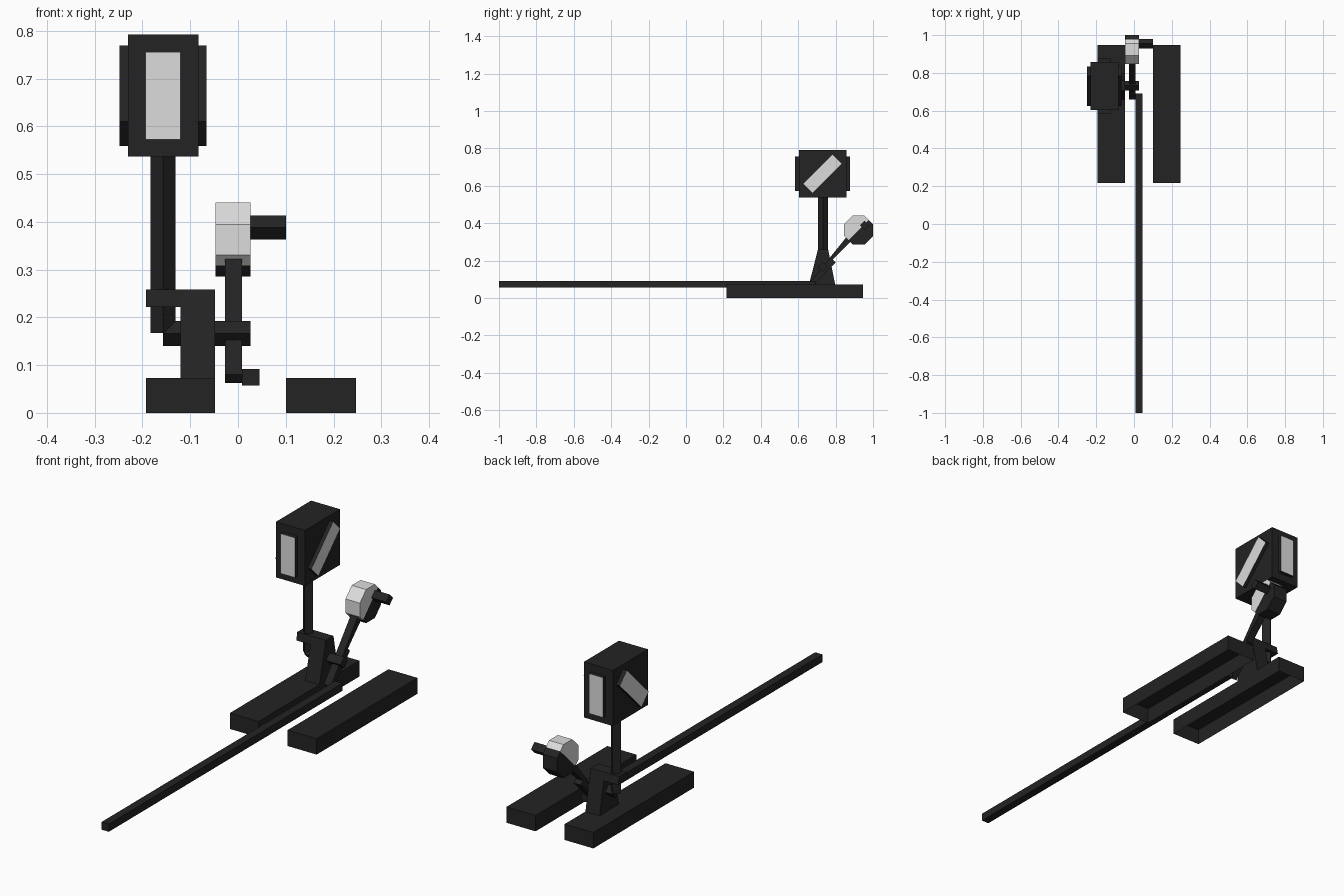
import bpy, bmesh, math
from mathutils import Vector, Matrix

if "Cube" in bpy.data.objects:
    bpy.data.objects.remove(bpy.data.objects["Cube"])


def material(name, v):
    m = bpy.data.materials.new(name)
    m.diffuse_color = (v, v, v, 1)
    m.use_nodes = True
    m.node_tree.nodes["Principled BSDF"].inputs["Base Color"].default_value = m.diffuse_color
    return m


BLACK = material("black iron", 0.017)
WHITE = material("white paint", 0.72)


def finish(name, bm):
    me = bpy.data.meshes.new(name)
    bmesh.ops.recalc_face_normals(bm, faces=bm.faces)
    bm.to_mesh(me)
    bm.free()
    me.materials.append(BLACK)
    me.materials.append(WHITE)
    ob = bpy.data.objects.new(name, me)
    bpy.context.collection.objects.link(ob)
    return ob


def box(name, x, y, z, open_bottom=False):
    bm = bmesh.new()
    bmesh.ops.create_cube(bm, size=1)
    for v in bm.verts:
        v.co = [(a + b) / 2 + c * (b - a) for c, (a, b) in zip(v.co, (x, y, z))]
    ob = finish(name, bm)
    if open_bottom:
        bm = bmesh.new()
        bm.from_mesh(ob.data)
        low = [f for f in bm.faces if f.normal.z < -0.9]
        bmesh.ops.delete(bm, geom=low, context='FACES_ONLY')
        bm.to_mesh(ob.data)
        bm.free()
    return ob


def extrude_x(name, x, profile, split=None):
    """Extrude a (y, z) outline along x; optionally paint above a 45 degree line white."""
    bm = bmesh.new()
    f = bm.faces.new([bm.verts.new((x[0], y, z)) for y, z in profile])
    r = bmesh.ops.extrude_face_region(bm, geom=[f])
    bmesh.ops.translate(bm, vec=(x[1] - x[0], 0, 0),
                        verts=[v for v in r['geom'] if isinstance(v, bmesh.types.BMVert)])
    if split:
        n = Vector((0, -1, 1))
        bmesh.ops.bisect_plane(bm, geom=bm.verts[:] + bm.edges[:] + bm.faces[:],
                               plane_co=split, plane_no=n)
        for f in bm.faces:
            f.material_index = int((f.calc_center_median() - Vector(split)).dot(n) > 0)
    return finish(name, bm)


def ring(y, z, r, n, phase=0.0):
    return [(y + r * math.cos(phase + i * math.tau / n),
             z + r * math.sin(phase + i * math.tau / n)) for i in range(n)]


# Sleepers, hollow underneath
box("left_sleeper", (-0.193, -0.048), (0.217, 0.947), (0, 0.073), True)
box("right_sleeper", (0.10, 0.247), (0.217, 0.947), (0, 0.073), True)

# Long pull rod
box("pull_rod", (0.008, 0.045), (-1, 0.692), (0.057, 0.092))

# Tapered stand with bearing plate
extrude_x("stand", (-0.12, -0.048), [(0.658, 0.073), (0.797, 0.073), (0.76, 0.258), (0.705, 0.258)])
extrude_x("bearing_plate", (-0.193, -0.12), [(0.698, 0.222), (0.767, 0.222), (0.76, 0.258), (0.705, 0.258)])

# Diamond-section axle and lamp post
AY = 0.732
extrude_x("axle", (-0.157, 0.026), ring(AY, 0.166, 0.026, 4))
post = extrude_x("lamp_post", (0.167, 0.545), ring(AY, 0.157, 0.026, 4))
post.data.transform(Matrix(((0, 0, -1, 0), (0, 1, 0, 0), (1, 0, 0, 0), (0, 0, 0, 1))))

# Lever arm with thicker heel
extrude_x("lever", (-0.027, 0.008), [(0.66, 0.08), (0.677, 0.063), (0.80, 0.19), (0.785, 0.205),
                                     (0.90, 0.32), (0.88, 0.353)])

# Octagonal counterweight, half white and half black, with its grip
extrude_x("counterweight", (-0.047, 0.026),
          ring(0.923, 0.363, 0.077 / math.cos(math.pi / 8), 8, math.pi / 8), (0, 0.923, 0.363))
extrude_x("grip", (0.026, 0.10), ring(0.955, 0.388, 0.025, 4))

# Lantern body
LX, LZ = -0.157, 0.664
box("lantern", (-0.23, -0.083), (0.604, 0.858), (0.537, 0.792))


def pane(name, length, tilt, turn, reach):
    """Raised bar with black rim and a white outer face."""
    bm = bmesh.new()
    bmesh.ops.create_cube(bm, size=1)
    bmesh.ops.scale(bm, vec=(0.073, 0.03, length), verts=bm.verts)
    bm.normal_update()
    for f in bm.faces:
        f.material_index = int(f.normal.y < -0.9)
    m = (Matrix.Translation((LX, AY - 0.002, LZ)) @ Matrix.Rotation(turn, 4, 'Z')
         @ Matrix.Translation((0, 0.015 - reach, 0)) @ Matrix.Rotation(tilt, 4, 'Y'))
    bmesh.ops.transform(bm, matrix=m, verts=bm.verts)
    finish(name, bm)


# Lantern panes: upright front and back, diagonal on both sides
pane("front_pane", 0.183, 0, 0, 0.146)
pane("back_pane", 0.183, 0, math.pi, 0.146)
pane("right_pane", 0.224, math.pi / 4, math.pi / 2, 0.0915)
pane("left_pane", 0.224, -math.pi / 4, -math.pi / 2, 0.0915)
